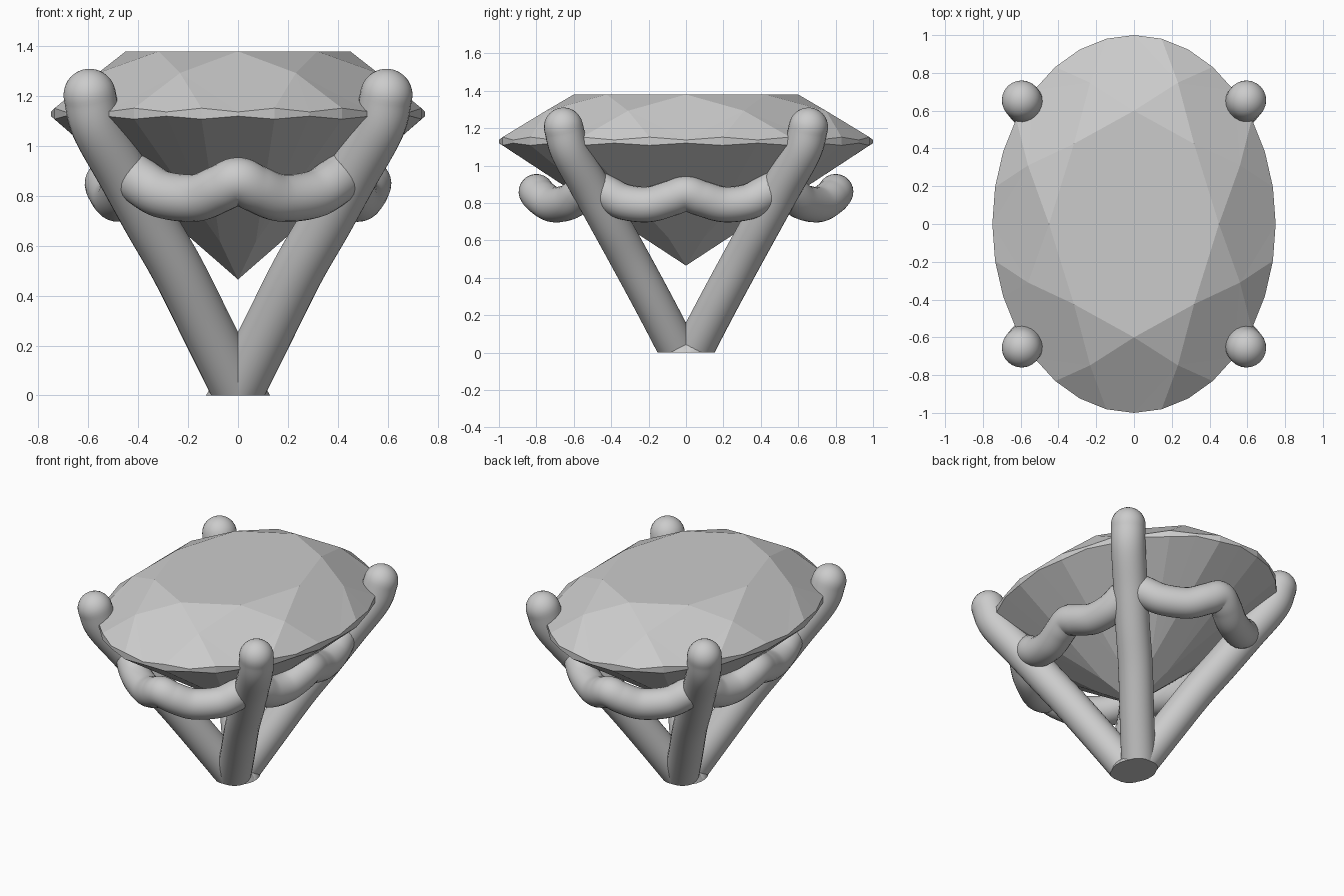
import bpy, bmesh
from math import sin, cos, pi, radians
from mathutils import Vector

if "Cube" in bpy.data.objects:
    bpy.data.objects.remove(bpy.data.objects["Cube"])


def finish(bm, name, smooth=None):
    bmesh.ops.recalc_face_normals(bm, faces=bm.faces)
    me = bpy.data.meshes.new(name)
    bm.to_mesh(me)
    bm.free()
    ob = bpy.data.objects.new(name, me)
    bpy.context.collection.objects.link(ob)
    if smooth:
        bpy.ops.object.select_all(action='DESELECT')
        ob.select_set(True)
        bpy.context.view_layer.objects.active = ob
        bpy.ops.object.shade_smooth_by_angle(angle=radians(smooth))
    return ob


def spline(pts, steps=8):
    # Catmull-Rom curve through the given points
    p = [Vector(q) for q in pts]
    p = [2 * p[0] - p[1]] + p + [2 * p[-1] - p[-2]]
    out = []
    for i in range(1, len(p) - 2):
        a, b, c, d = p[i - 1:i + 3]
        for k in range(steps):
            t = k / steps
            out.append(0.5 * (2 * b + (c - a) * t + (2 * a - 5 * b + 4 * c - d) * t**2
                              + (3 * b - a - 3 * c + d) * t**3))
    return out + [p[-2]]


def tube(path, radius, sides=24, dome=False):
    # round section swept along a path, optionally with a domed far end
    bm = bmesh.new()
    n = len(path)
    rows = []
    for i, c in enumerate(path):
        t = (path[min(i + 1, n - 1)] - path[max(i - 1, 0)]).normalized()
        rows.append((c, t, radius))
    if dome:
        c, t, _ = rows[-1]
        for k in range(1, 8):
            a = k / 8 * pi / 2
            rows.append((c + t * radius * sin(a), t, radius * cos(a)))
    rings, u = [], Vector((1, -1, 0.1))
    for c, t, r in rows:
        u = (u - t * u.dot(t)).normalized()
        v = t.cross(u)
        rings.append([bm.verts.new(c + r * (u * cos(2 * pi * k / sides) + v * sin(2 * pi * k / sides)))
                      for k in range(sides)])
    for a, b in zip(rings, rings[1:]):
        for k in range(sides):
            j = (k + 1) % sides
            bm.faces.new((a[k], a[j], b[j], b[k]))
    bm.faces.new(rings[0])
    if dome:
        c, t, _ = rows[-8]
        tip = bm.verts.new(c + t * radius)
        for k in range(sides):
            bm.faces.new((rings[-1][k], rings[-1][(k + 1) % sides], tip))
    else:
        bm.faces.new(rings[-1])
    return bm


# Oval brilliant-cut gem: table, crown, scalloped girdle, pavilion
bm = bmesh.new()


def gem_ring(count, r, z, offset=0.0):
    return [bm.verts.new((0.75 * r * cos(2 * pi * (k + offset) / count),
                          r * sin(2 * pi * (k + offset) / count), z)) for k in range(count)]


table = gem_ring(8, 0.6, 1.38)
star = gem_ring(8, 0.81, 1.293, 0.5)
upper = gem_ring(32, 1, 1.137)
lower = gem_ring(32, 1, 1.12)
for k in range(1, 32, 2):
    upper[k].co.z, lower[k].co.z = 1.152, 1.108
pav = gem_ring(8, 0.25, 0.465 + 0.655 * 0.25 * cos(pi / 8), 0.5)
culet = bm.verts.new((0, 0, 0.465))
bm.faces.new(table)
for k in range(8):
    j, g = (k + 1) % 8, 4 * k
    bm.faces.new((table[k], star[k], table[j]))
    bm.faces.new((table[k], star[k - 1], upper[g], star[k]))
    bm.faces.new((culet, pav[k - 1], lower[g], pav[k]))
    for m in range(4):
        a, b = g + m, (g + m + 1) % 32
        bm.faces.new((star[k], upper[a], upper[b]))
        bm.faces.new((pav[k], lower[a], lower[b]))
        bm.faces.new((upper[a], upper[b], lower[b], lower[a]))
finish(bm, "oval_gem")

# Four claw prongs meeting at the base
for sx, xn in ((1, "right"), (-1, "left")):
    for sy, yn in ((-1, "front"), (1, "back")):
        pts = [(-0.09, -0.04, -0.15), (-0.01, 0.035, 0), (0.115, 0.165, 0.25), (0.24, 0.3, 0.5),
               (0.355, 0.41, 0.7), (0.46, 0.515, 0.89), (0.565, 0.62, 1.08), (0.595, 0.655, 1.205)]
        bm = tube(spline([(x * sx, y * sy, z) for x, y, z in pts]), 0.105, dome=True)
        cut = bmesh.ops.bisect_plane(bm, geom=bm.verts[:] + bm.edges[:] + bm.faces[:],
                                     plane_co=(0, 0, 0.0), plane_no=(0, 0, -1), clear_outer=True)
        bmesh.ops.holes_fill(bm, edges=[e for e in cut['geom_cut'] if isinstance(e, bmesh.types.BMEdge)])
        finish(bm, f"{yn}_{xn}_prong", 40)

# Wavy gallery wires between the prongs: (along, outward, height) half-profiles
end_half = [(0, 0.8, 0.86), (0.07, 0.775, 0.83), (0.17, 0.71, 0.792), (0.3, 0.625, 0.805),
            (0.38, 0.565, 0.85), (0.44, 0.5, 0.9)]
side_half = [(0, 0.52, 0.85), (0.08, 0.51, 0.825), (0.2, 0.485, 0.792), (0.33, 0.465, 0.805),
             (0.42, 0.45, 0.85), (0.48, 0.43, 0.89)]


def wave(half):
    return [(-a, o, z) for a, o, z in half[:0:-1]] + half


for s, name in ((-1, "front"), (1, "back")):
    finish(tube(spline([(a, s * o, z) for a, o, z in wave(end_half)]), 0.095), name + "_gallery_wire", 40)
for s, name in ((-1, "left"), (1, "right")):
    finish(tube(spline([(s * o, a, z) for a, o, z in wave(side_half)]), 0.095), name + "_gallery_wire", 40)
